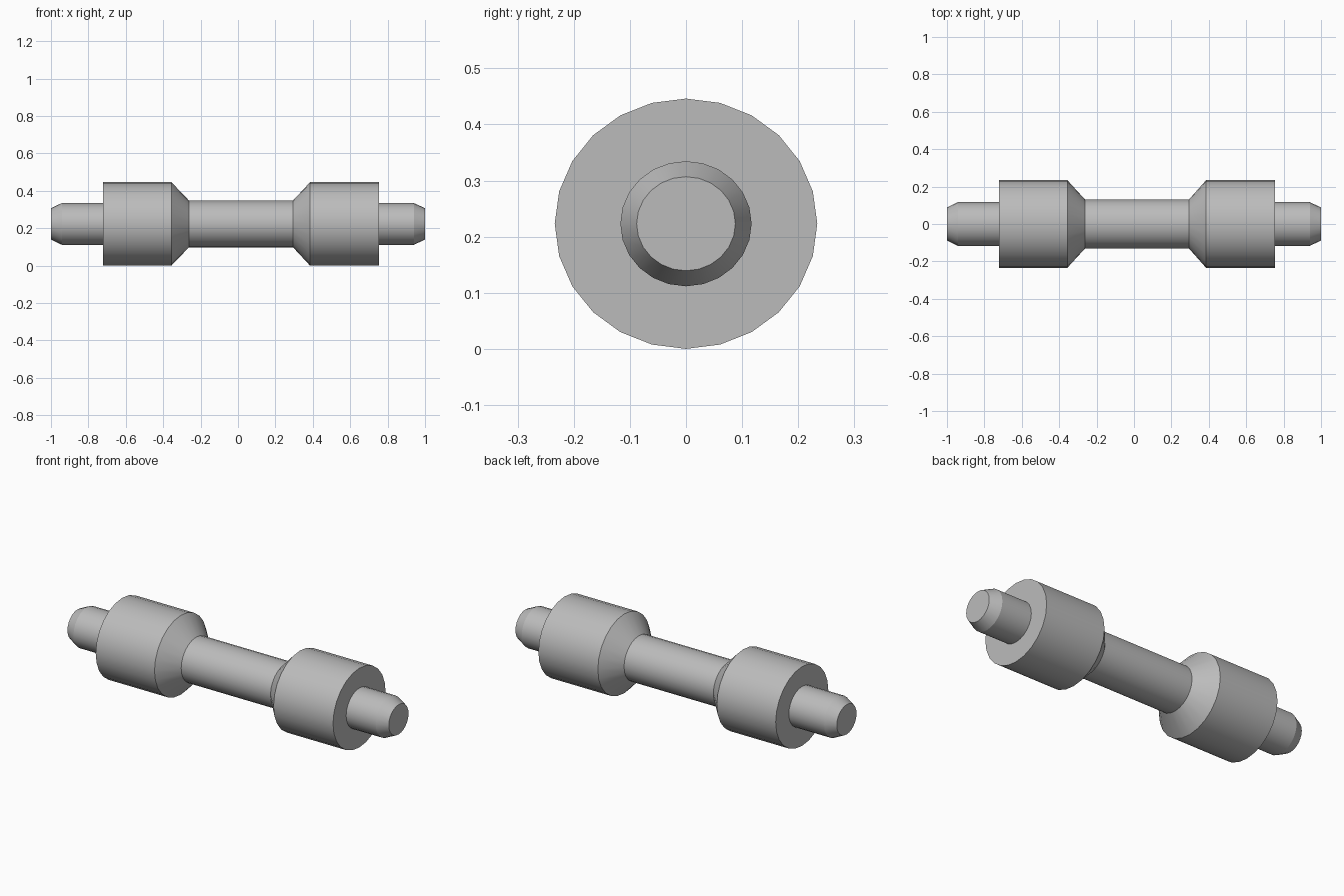
import bpy, bmesh, math

if "Cube" in bpy.data.objects:
    bpy.data.objects.remove(bpy.data.objects["Cube"], do_unlink=True)

SIDES = 24
HALF_WIDTH, HALF_HEIGHT = 0.234, 0.223   # slightly flattened cross-section
PIN, PIN_TIP, SHAFT = 0.117, 0.088, 0.131

grey = bpy.data.materials.new("plain_grey")
grey.use_nodes = True
colour = (0.5, 0.5, 0.5, 1)
grey.diffuse_color = colour
grey.node_tree.nodes["Principled BSDF"].inputs["Base Color"].default_value = colour


def turned_part(name, profile, capped=False):
    """Turn (x, radius) points about the long axis; optionally close the last ring."""
    bm = bmesh.new()
    rings = []
    for x, radius in profile:
        ring = []
        for i in range(SIDES):
            a = math.tau * i / SIDES
            z = HALF_HEIGHT + radius * math.sin(a) * HALF_HEIGHT / HALF_WIDTH
            ring.append(bm.verts.new((x, radius * math.cos(a), z)))
        rings.append(ring)
    for r0, r1 in zip(rings, rings[1:]):
        for i in range(SIDES):
            j = (i + 1) % SIDES
            # wind each face so that its normal points outwards
            quad = (r0[i], r0[j], r1[j], r1[i])
            bm.faces.new(quad if profile[-1][0] > profile[0][0] else quad[::-1])
    if capped:
        bm.faces.new(rings[-1] if profile[-1][0] > profile[0][0] else rings[-1][::-1])
    mesh = bpy.data.meshes.new(name)
    bm.to_mesh(mesh)
    bm.free()
    mesh.materials.append(grey)
    obj = bpy.data.objects.new(name, mesh)
    bpy.context.collection.objects.link(obj)
    bpy.ops.object.select_all(action="DESELECT")
    obj.select_set(True)
    bpy.context.view_layer.objects.active = obj
    bpy.ops.object.shade_smooth_by_angle(angle=math.radians(20))


# Central shaft, sitting slightly off the middle
turned_part("shaft", [(-0.262, SHAFT), (0.294, SHAFT)])

# Collar with an inner cone, and chamfered pin, at each end
for side, inner, shoulder, outer, chamfer, tip in (
        ("right", -0.262, -0.356, -0.722, -0.942, -1.0),
        ("left", 0.294, 0.385, 0.755, 0.94, 1.0)):
    turned_part(side + "_collar", [(inner, SHAFT), (shoulder, HALF_WIDTH),
                                   (outer, HALF_WIDTH), (outer, PIN)])
    turned_part(side + "_pin", [(outer, PIN), (chamfer, PIN), (tip, PIN_TIP)], capped=True)
